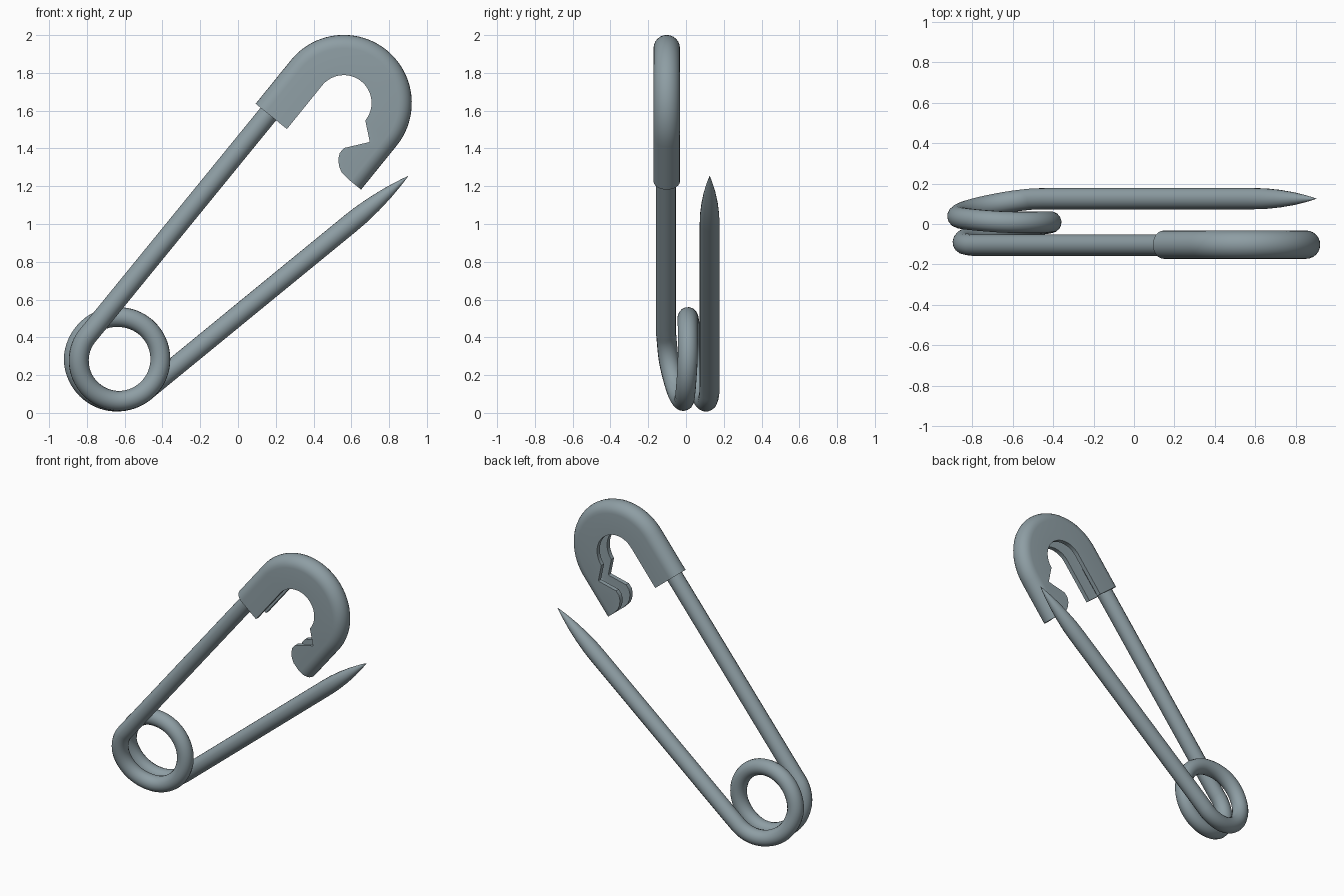
import bpy, bmesh, math
from math import sin, cos, radians, pi

if "Cube" in bpy.data.objects:
    bpy.data.objects.remove(bpy.data.objects["Cube"])

steel = bpy.data.materials.new("blue_grey_steel")
steel.diffuse_color = (0.27, 0.34, 0.37, 1)
steel.use_nodes = True
steel.node_tree.nodes["Principled BSDF"].inputs["Base Color"].default_value = steel.diffuse_color


def lerp_keys(keys, t):
    for (a, va), (b, vb) in zip(keys, keys[1:]):
        if t <= b:
            return va + (vb - va) * (t - a) / (b - a)
    return keys[-1][1]


# ---- wire: front arm, coil, needle arm with tapered tip ----
R = 0.053
CX, CZ = -0.633, 0.285
y_keys = [(141, -.105), (180, -.095), (235, -.045), (270, -.012), (360, .01), (450, .008),
          (540, .035), (600, .085), (640, .115), (668, .124)]
r_keys = [(141, .205), (180, .21), (270, .222), (450, .222), (540, .237), (630, .225), (668, .222)]
path = [(0.29, -.105, 1.74, 1), (0.158, -.105, 1.579, 1)]
path += [(-.792 + .95 * k, -.105, .414 + 1.165 * k, 1) for k in (.5, .1, .05)]
coil = []
for i in range(107):
    t = 141 + 527 * i / 106
    r = lerp_keys(r_keys, t)
    coil.append([CX + r * cos(radians(t)), lerp_keys(y_keys, t), CZ + r * sin(radians(t)), 1])
for _ in range(12):  # soften the sideways bends
    ys = [p[1] for p in coil]
    for i in range(1, len(coil) - 1):
        coil[i][1] = (ys[i - 1] + ys[i] * 2 + ys[i + 1]) / 4
path += coil
sx, sz = coil[-1][0], coil[-1][2]
for k, rad in ((.05, 1), (.4, 1), (.78, 1), (.82, .97), (.87, .83), (.92, .6), (.96, .34), (.985, .15), (1, .02)):
    path.append((sx + (.9 - sx) * k, .125, sz + (1.253 - sz) * k, rad))

cu = bpy.data.curves.new("wire", 'CURVE')
cu.dimensions = '3D'
cu.bevel_depth = R
cu.bevel_resolution = 6
cu.use_fill_caps = True
sp = cu.splines.new('POLY')
sp.points.add(len(path) - 1)
for p, (x, y, z, rad) in zip(sp.points, path):
    p.co = (x, y, z, 1)
    p.radius = rad
wire = bpy.data.objects.new("bent_wire", cu)
bpy.context.collection.objects.link(wire)
bpy.context.view_layer.objects.active = wire
wire.select_set(True)
bpy.ops.object.convert(target='MESH')
wire = bpy.context.object
wire.data.materials.clear()
wire.data.materials.append(steel)
bpy.ops.object.shade_smooth_by_angle(angle=radians(40))
wire.select_set(False)

# ---- cap: folded channel swept round a U, with hooked catch ----
KX, KZ, KR, D = 0.56, 1.641, 0.36, 0.213
A = radians(141)
nx, nz = cos(A), sin(A)              # outward normal of the left side
stations = []                        # outer point, inward normal, depth
for s in (.297, .15):
    stations.append((KX + KR * nx - s * nz, KZ + KR * nz + s * nx, -nx, -nz, D))
for i in range(41):
    a = A - pi * i / 40
    stations.append((KX + KR * cos(a), KZ + KR * sin(a), -cos(a), -sin(a), D))
for s, d in ((.006, .206), (.074, .123), (.185, .209), (.22, .21), (.25, .195),
             (.275, .17), (.292, .14), (.299, .083)):
    stations.append((KX - KR * nx - s * nz, KZ - KR * nz + s * nx, nx, nz, d))


def section(depth, half=.07, gap=.04, wall=.03, n=12):
    pts = [(half, depth)]
    pts += [(half * cos(pi * i / n), half * (1 - sin(pi * i / n))) for i in range(n + 1)]
    pts += [(-half, depth), (-gap, depth)]
    pts += [(-gap * cos(pi * i / n), wall + gap * (1 - sin(pi * i / n))) for i in range(n + 1)]
    return pts + [(gap, depth)]


bm = bmesh.new()
rings = [[bm.verts.new((x + ix * d, -.102 + y, z + iz * d)) for y, d in section(dep)]
         for x, z, ix, iz, dep in stations]
for a, b in zip(rings, rings[1:]):
    for i in range(len(a)):
        j = (i + 1) % len(a)
        bm.faces.new((a[i], a[j], b[j], b[i]))
bm.faces.new(rings[0])
bm.faces.new(rings[-1])
bmesh.ops.recalc_face_normals(bm, faces=bm.faces)
me = bpy.data.meshes.new("cap")
bm.to_mesh(me)
bm.free()
cap = bpy.data.objects.new("hooked_cap", me)
bpy.context.collection.objects.link(cap)
me.materials.append(steel)
bpy.context.view_layer.objects.active = cap
cap.select_set(True)
bpy.ops.object.shade_smooth_by_angle(angle=radians(30))
